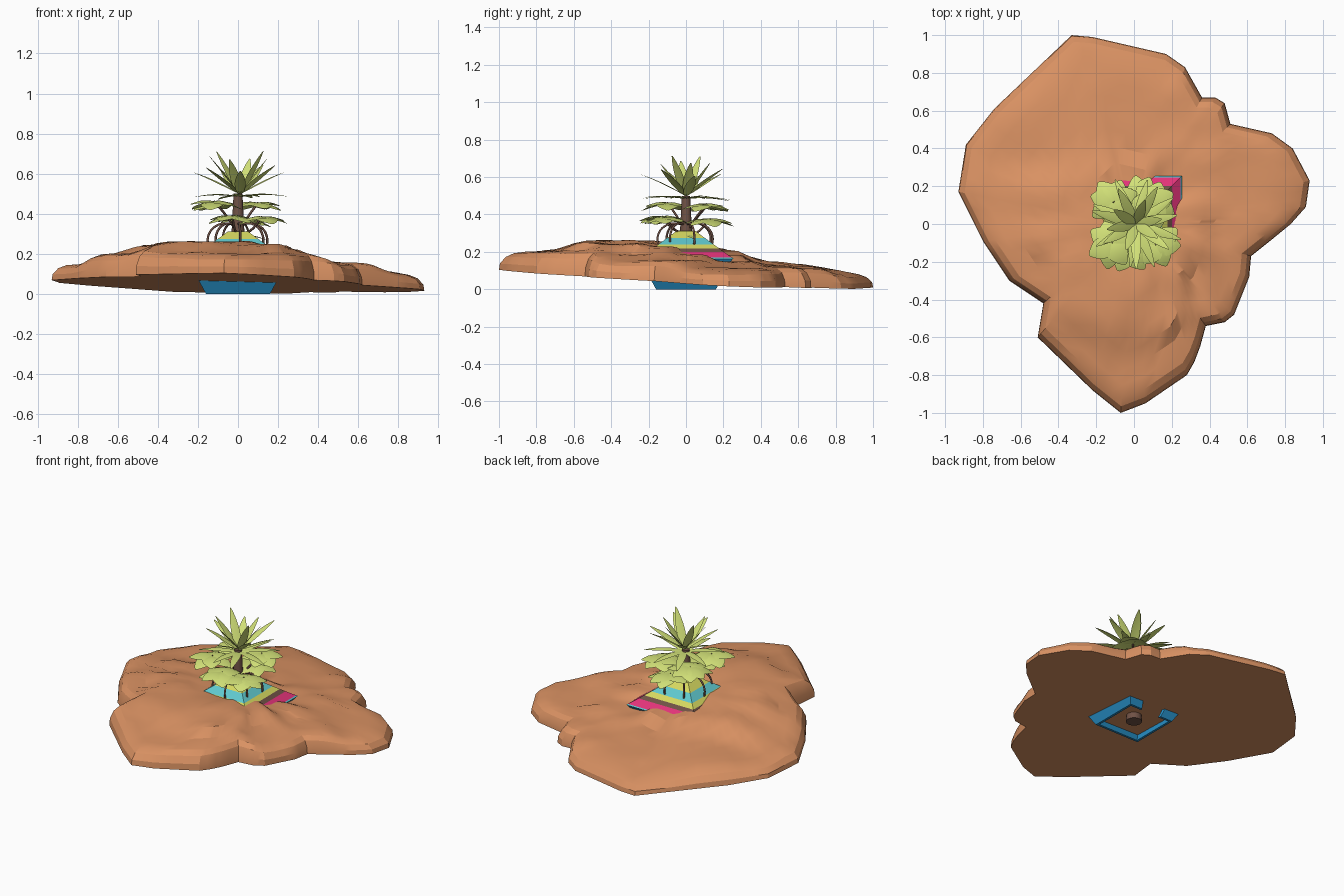
import bpy, bmesh, math, random
from mathutils import Vector, noise

if "Cube" in bpy.data.objects:
    bpy.data.objects.remove(bpy.data.objects["Cube"])

random.seed(4)


def lin(c):
    c /= 255
    return c / 12.92 if c < 0.04 else ((c + 0.055) / 1.055) ** 2.4


def mat(name, r, g, b):
    m = bpy.data.materials.new(name)
    m.diffuse_color = (lin(r), lin(g), lin(b), 1)
    m.use_nodes = True
    m.node_tree.nodes["Principled BSDF"].inputs["Base Color"].default_value = m.diffuse_color
    return m


ROCK = mat("orange rock", 218, 146, 99)
LEAF = mat("leaf green", 210, 225, 120)
BARK = mat("bark brown", 112, 82, 70)
BLUE = mat("pot blue", 40, 148, 204)
CYAN = mat("cyan", 96, 200, 206)
PINK = mat("pink", 226, 52, 122)
YELLOW = mat("yellow", 214, 216, 96)


def make(name, bm, mats, smooth=None):
    bmesh.ops.recalc_face_normals(bm, faces=bm.faces)
    me = bpy.data.meshes.new(name)
    bm.to_mesh(me)
    bm.free()
    for m in mats:
        me.materials.append(m)
    if smooth:
        me.shade_smooth()
        me.set_sharp_from_angle(angle=math.radians(smooth))
    ob = bpy.data.objects.new(name, me)
    bpy.context.collection.objects.link(ob)
    return ob


# ---------- rock: outline rings pulled towards the middle over a height map
OUTLINE = [(-.33, 1), (-.74, .61), (-.89, .42), (-.93, .17), (-.8, -.09), (-.66, -.3),
           (-.48, -.42), (-.51, -.6), (-.22, -.88), (-.07, -1), (.06, -.95), (.28, -.8),
           (.32, -.73), (.35, -.65), (.38, -.54), (.48, -.52), (.53, -.48), (.61, -.28),
           (.62, -.17), (.72, -.09), (.83, 0), (.91, .09), (.93, .23), (.84, .4),
           (.73, .48), (.51, .53), (.48, .64), (.43, .67), (.36, .67), (.27, .83),
           (.17, .9), (-.22, .99)]
HEIGHTS = [(-.82, .1, .15), (-.75, .4, .13), (-.6, -.2, .2), (-.56, .08, .195),
           (-.42, .1, .225), (-.42, -.08, .245), (-.3, -.2, .26), (0, -.3, .262),
           (-.2, -.48, .262), (.15, -.52, .25), (.2, -.3, .243), (-.3, -.68, .21),
           (-.1, -.85, .2), (.15, -.75, .2), (.3, -.6, .2), (.36, -.3, .185),
           (.5, -.3, .15), (.5, 0, .155), (.27, .02, .185), (.2, -.12, .23),
           (0, -.16, .24), (-.17, -.05, .238), (.7, .2, .115), (.85, .2, .1),
           (.6, .4, .11), (.36, .3, .148), (.22, .24, .145), (0, .22, .185),
           (-.2, .2, .21), (-.3, .42, .15), (-.55, .4, .145), (0, .45, .13),
           (-.3, .65, .122), (.02, .7, .11), (.2, .6, .115), (-.3, .9, .085),
           (.1, .85, .085), (.4, .5, .12)]


def under(x, y):
    return 0.052 - 0.027 * x - 0.05 * y


def height(x, y):
    sw = sz = 0
    for px, py, pz in HEIGHTS:
        w = ((x - px) ** 2 + (y - py) ** 2 + 0.002) ** -2.5
        sw += w
        sz += w * pz
    return sz / sw + 0.006 * noise.noise(Vector((x * 6, y * 6, 3)))


pts = []
for i, a in enumerate(OUTLINE):
    b = OUTLINE[(i + 1) % len(OUTLINE)]
    pts += [(a[0] + (b[0] - a[0]) * k / 3, a[1] + (b[1] - a[1]) * k / 3) for k in range(3)]

bm = bmesh.new()
rings = []
for s, f in [(1, 0), (.995, .35), (.965, .72), (.92, .92), (.85, 1), (.77, 1), (.68, 1),
             (.59, 1), (.5, 1), (.41, 1), (.32, 1), (.2, 1)]:
    ring = []
    for x, y in pts:
        x, y = x * s, y * s
        u = under(x, y)
        ring.append(bm.verts.new((x, y, u + f * max(height(x, y) - u, 0.03))))
    rings.append(ring)
n = len(pts)
for lo, hi in zip(rings, rings[1:]):
    for i in range(n):
        j = (i + 1) % n
        bm.faces.new((lo[i], lo[j], hi[j], hi[i]))
bm.faces.new(rings[0])
bm.faces.new(rings[-1])
make("rock_slab", bm, [ROCK], 22)

# ---------- flared square pot, open underneath, with a gap in the back wall
bm = bmesh.new()
for k in range(4):
    for t0, t1 in ([(-1, -.45), (.45, 1)] if k == 2 else [(-1, 1)]):
        v = []
        for z, out, inn in [(0, .16, .145), (.165, .25, .235)]:
            for t, h in [(t0, out), (t1, out), (t1, inn), (t0, inn)]:
                c, s = round(math.cos(k * math.pi / 2)), round(math.sin(k * math.pi / 2))
                x, y = t * h, -h
                v.append(bm.verts.new((c * x - s * y, s * x + c * y, z)))
        for q in [(0, 1, 2, 3), (4, 5, 6, 7), (0, 1, 5, 4), (1, 2, 6, 5), (2, 3, 7, 6), (3, 0, 4, 7)]:
            bm.faces.new([v[i] for i in q])
make("pot_wall", bm, [BLUE])

# ---------- striped pyramid, one material per height band
bm = bmesh.new()
prev = None
for band, (z, h) in enumerate([(.163, .255), (.169, .247), (.2, .202), (.218, .178),
                               (.24, .148), (.275, .1), (.312, .05)]):
    ring = [bm.verts.new((h * a, h * b, z)) for a, b in [(-1, -1), (1, -1), (1, 1), (-1, 1)]]
    if prev:
        for i in range(4):
            j = (i + 1) % 4
            bm.faces.new((prev[i], prev[j], ring[j], ring[i])).material_index = band - 1
    prev = ring
bm.faces.new(prev).material_index = 5
make("striped_pyramid", bm, [CYAN, PINK, BARK, YELLOW, CYAN, YELLOW])

# ---------- trunk
bm = bmesh.new()
bmesh.ops.create_cone(bm, cap_ends=True, segments=12, radius1=.048, radius2=.022, depth=.49)
bmesh.ops.translate(bm, verts=bm.verts, vec=(0, 0, .255))
make("trunk", bm, [BARK], 40)


# ---------- leaves: arched, slightly folded blades
def blade(bm, base, ang, length, width, elev, droop, fold=.18, steps=7):
    out = Vector((math.cos(ang), math.sin(ang), 0))
    side = Vector((-out.y, out.x, 0))
    rows = []
    for i in range(steps + 1):
        t = i / steps
        c = Vector(base) + out * length * t * math.cos(elev)
        c.z += length * (t * math.sin(elev) - droop * t * t)
        w = width * .5 * (math.sin(math.pi * (.06 + .92 * t ** .8)) ** .8)
        up = Vector((0, 0, fold * w))
        rows.append([bm.verts.new(p) for p in (c - side * w - up, c, c + side * w - up)])
    for a, b in zip(rows, rows[1:]):
        for i in range(2):
            bm.faces.new((a[i], a[i + 1], b[i + 1], b[i]))


def rosette(name, base, count, length, width, elev, droop, turn=0):
    bm = bmesh.new()
    for i in range(count):
        r = random.uniform
        blade(bm, base, turn + (i + r(-.2, .2)) * math.tau / count, length * r(.9, 1.08), width,
              math.radians(elev + r(-6, 6)), droop)
    make(name, bm, [LEAF], 35)


rosette("crown_upper", (.01, 0, .50), 6, .26, .055, 56, .08, .3)
rosette("crown_middle", (.01, 0, .50), 7, .28, .055, 34, .12, .1)
rosette("crown_lower", (.01, 0, .485), 8, .25, .05, 14, .2, .5)

# ---------- low canopy of broad leaf clusters
CLUSTERS = [(-.12, -.1, .462), (.12, -.11, .385), (.1, .11, .455), (-.11, .12, .455),
            (.03, .12, .375), (-.03, -.13, .39)]
for i, c in enumerate(CLUSTERS):
    rosette("leaf_cluster_%d" % i, c, 7, .13, .115, 8, .34, i * .7)


# ---------- thin stems and arching roots
def stem(name, path, radius=.006):
    cu = bpy.data.curves.new(name, 'CURVE')
    cu.dimensions = '3D'
    cu.bevel_depth = radius
    cu.bevel_resolution = 1
    cu.resolution_u = 5
    sp = cu.splines.new('BEZIER')
    sp.bezier_points.add(len(path) - 1)
    for p, co in zip(sp.bezier_points, path):
        p.co = co
        p.handle_left_type = p.handle_right_type = 'AUTO'
    cu.materials.append(BARK)
    bpy.context.collection.objects.link(bpy.data.objects.new(name, cu))


for i, (x, y, z) in enumerate(CLUSTERS):
    stem("branch_%d" % i, [(0, 0, .3), (x * .5, y * .5, z - .07), (x, y, z)])
for i in range(7):
    a = i * math.tau / 7 + .3
    c, s = math.cos(a), math.sin(a)
    stem("root_%d" % i, [(.02 * c, .02 * s, .35), (.1 * c, .1 * s, .345),
                         (.15 * c, .15 * s, .29), (.14 * c, .14 * s, .2)])

# ---------- small yellow-green sprouts on top of the pyramid
rosette("ground_sprouts", (.02, 0, .29), 5, .12, .04, 5, .3, .4)
